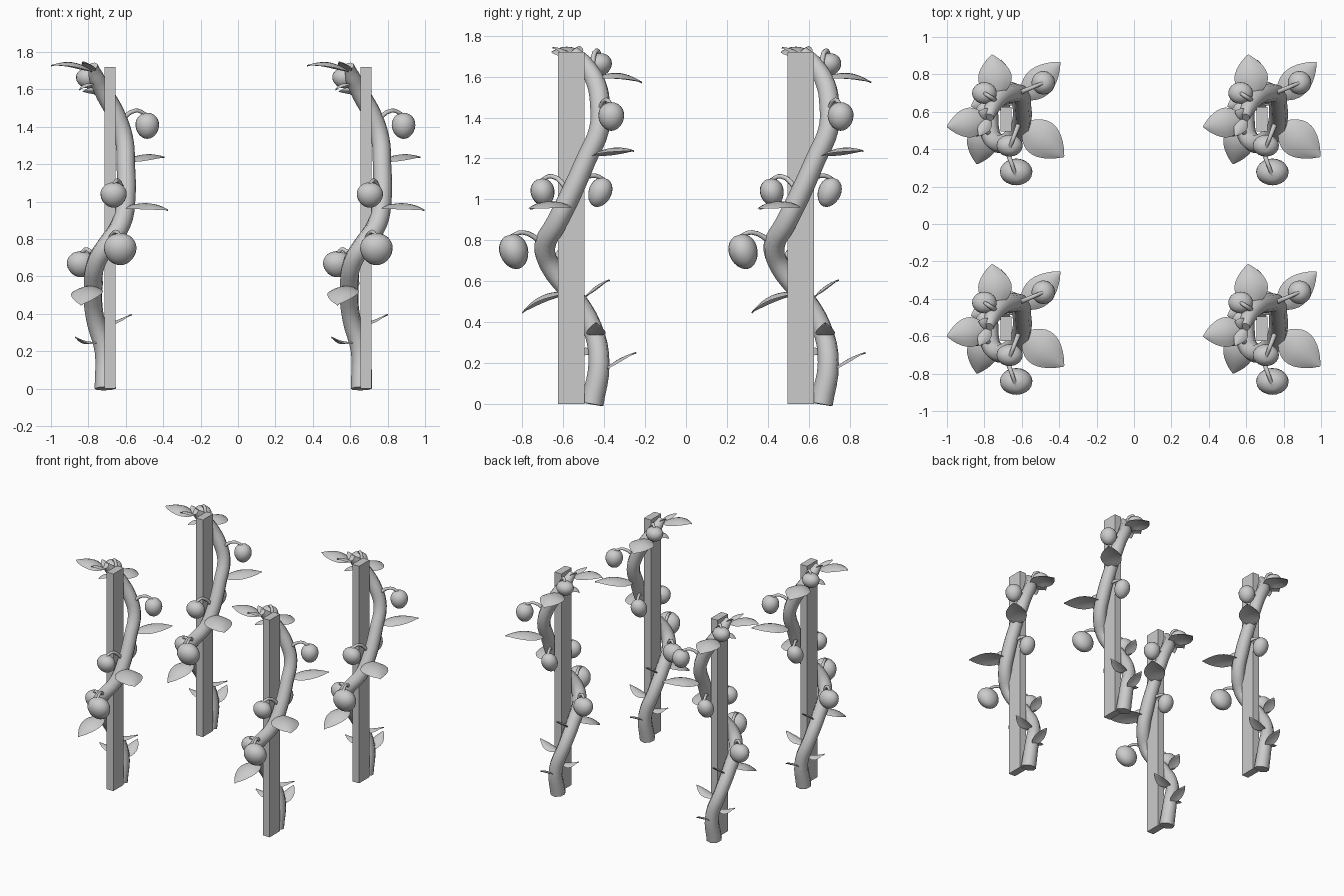
import bpy, math
from mathutils import Vector, Matrix

if "Cube" in bpy.data.objects:
    bpy.data.objects.remove(bpy.data.objects["Cube"])

OFFSETS = [(0, 0), (1.37, 0), (0, 1.12), (1.37, 1.12)]   # four identical plants
UP = Vector((0, 0, 1))


def place(name, data):
    """Link one part to every plant."""
    for i, (dx, dy) in enumerate(OFFSETS):
        ob = bpy.data.objects.new(f"{name}_{i + 1}", data)
        ob.location = (dx, dy, 0)
        bpy.context.collection.objects.link(ob)


def mesh(name, verts, faces, smooth=True):
    me = bpy.data.meshes.new(name)
    me.from_pydata(verts, [], faces)
    me.polygons.foreach_set("use_smooth", [smooth] * len(me.polygons))
    me.update()
    place(name, me)


def tube(name, pts, radius):
    """Round tube along a smooth path; each point is x, y, z, radius factor."""
    cu = bpy.data.curves.new(name, 'CURVE')
    cu.dimensions = '3D'
    cu.bevel_depth = radius
    cu.bevel_resolution = 2
    cu.resolution_u = 4
    cu.use_fill_caps = True
    sp = cu.splines.new('BEZIER')
    sp.bezier_points.add(len(pts) - 1)
    for bp, p in zip(sp.bezier_points, pts):
        bp.co = p[:3]
        bp.radius = p[3]
        bp.handle_left_type = bp.handle_right_type = 'AUTO'
    place(name, cu)


def leaf(name, base, tip, width, arch=0.03, n=10, m=6, thick=0.008):
    """Pointed oval leaf, arched lengthwise and cupped crosswise, closed underneath."""
    base, tip = Vector(base), Vector(tip)
    axis = tip - base
    side = axis.cross(UP).normalized()
    nor = side.cross(axis).normalized()
    verts, faces = [], []
    for layer in (0, 1):
        for i in range(n + 1):
            t = i / n
            w = width / 2 * (math.sin(math.pi * t ** 0.85) ** 0.8 if 0 < i < n else 0.04)
            for j in range(m + 1):
                s = 2 * j / m - 1
                h = arch * math.sin(math.pi * t) - 0.16 * w * s * s * 2
                h -= layer * thick * (1 - s * s)
                verts.append(base + axis * t + side * (w * s) + nor * h)
    k = (n + 1) * (m + 1)
    for i in range(n):
        for j in range(m):
            a = i * (m + 1) + j
            q = (a, a + 1, a + m + 2, a + m + 1)
            faces.append(q[::-1])
            faces.append(tuple(v + k for v in q))
    mesh(name, verts, faces)


def fruit(name, c, rx, ry, rz, tilt, start):
    """Egg-shaped fruit hanging from an arched stem."""
    seg, rings = 20, 12
    c = Vector(c)
    rot = Matrix.Rotation(tilt, 3, 'X')
    verts = [c + rot @ Vector((0, 0, rz * 0.95))]
    for i in range(1, rings):
        a = math.pi * i / rings
        r = math.sin(a) * (1 + 0.08 * math.cos(a))
        verts += [c + rot @ Vector((rx * r * math.cos(b), ry * r * math.sin(b), rz * math.cos(a)))
                  for b in (2 * math.pi * j / seg for j in range(seg))]
    verts.append(c - rot @ Vector((0, 0, rz)))
    last = len(verts) - 1
    faces = []
    for j in range(seg):
        k = (j + 1) % seg
        faces.append((0, 1 + j, 1 + k))
        for i in range(rings - 2):
            a = 1 + i * seg
            faces.append((a + j, a + seg + j, a + seg + k, a + k))
        a = last - seg
        faces.append((a + j, last, a + k))
    mesh(name, verts, faces)
    top = verts[0]
    mid = Vector(start).lerp(top, 0.6)
    mid.z = max(start[2], top.z) + 0.015
    tube(name + "_stem", [(*start, 1.3), (*mid, 1), (*(top - UP * 0.01), 0.9)], 0.011)


# Square-edged stake
x0, x1, y0, y1, h = -0.715, -0.655, -0.625, -0.495, 1.72
corners = [(x0, y0), (x1, y0), (x1, y1), (x0, y1)]
mesh("stake", [(x, y, z) for z in (0, h) for x, y in corners],
     [(3, 2, 1, 0), (4, 5, 6, 7)] + [(i, (i + 1) % 4, (i + 1) % 4 + 4, i + 4) for i in range(4)], False)

# Main vine winding round the stake
tube("vine", [
    (-0.71, -0.46, 0.0, 1.1), (-0.715, -0.425, 0.2, 1.0), (-0.765, -0.46, 0.38, 0.95),
    (-0.775, -0.56, 0.54, 1.0), (-0.755, -0.665, 0.68, 1.0), (-0.70, -0.69, 0.77, 1.0),
    (-0.625, -0.635, 0.88, 1.0), (-0.60, -0.565, 1.02, 1.0), (-0.60, -0.485, 1.2, 0.95),
    (-0.61, -0.425, 1.34, 0.95), (-0.65, -0.42, 1.46, 0.95), (-0.71, -0.44, 1.57, 0.95),
    (-0.76, -0.50, 1.67, 0.8), (-0.775, -0.55, 1.725, 0.5)], 0.052)

# Leaves: base, tip, width, arch
LEAVES = [
    ((-0.70, -0.40, 0.17), (-0.71, -0.245, 0.255), 0.09, 0.01),
    ((-0.75, -0.45, 0.25), (-0.87, -0.49, 0.278), 0.09, -0.01),
    ((-0.73, -0.44, 0.34), (-0.57, -0.44, 0.40), 0.095, -0.005),
    ((-0.77, -0.49, 0.53), (-0.76, -0.375, 0.61), 0.09, 0.01),
    ((-0.78, -0.57, 0.55), (-0.84, -0.80, 0.45), 0.17, 0.035),
    ((-0.59, -0.585, 0.975), (-0.375, -0.76, 0.957), 0.20, 0.025),
    ((-0.60, -0.45, 1.215), (-0.395, -0.255, 1.24), 0.16, 0.025),
    ((-0.73, -0.44, 1.60), (-0.76, -0.215, 1.575), 0.18, 0.03),
    ((-0.78, -0.56, 1.70), (-1.0, -0.60, 1.73), 0.16, 0.03),
    ((-0.77, -0.55, 1.70), (-0.83, -0.65, 1.745), 0.07, 0.01),
    ((-0.765, -0.54, 1.70), (-0.83, -0.52, 1.75), 0.06, 0.01),
    ((-0.77, -0.50, 1.63), (-0.85, -0.53, 1.60), 0.08, 0.015),
]
for n, (b, t, w, a) in enumerate(LEAVES):
    leaf(f"leaf_{n + 1}", b, t, w, a)

# Fruits: centre, radii, tilt, stem start on the vine
FRUITS = [
    ((-0.485, -0.365, 1.405), (0.063, 0.063, 0.07), 0.0, (-0.64, -0.43, 1.42)),
    ((-0.665, -0.70, 1.035), (0.07, 0.058, 0.068), 0.2, (-0.61, -0.57, 1.04)),
    ((-0.665, -0.42, 1.035), (0.06, 0.056, 0.075), -0.4, (-0.61, -0.52, 1.10)),
    ((-0.84, -0.59, 0.665), (0.075, 0.06, 0.07), 0.2, (-0.76, -0.64, 0.66)),
    ((-0.63, -0.84, 0.745), (0.087, 0.07, 0.087), 0.3, (-0.69, -0.70, 0.79)),
    ((-0.80, -0.42, 1.66), (0.066, 0.058, 0.055), 0.0, (-0.74, -0.46, 1.65)),
]
for n, (c, r, tilt, s) in enumerate(FRUITS):
    fruit(f"fruit_{n + 1}", c, *r, tilt, s)
